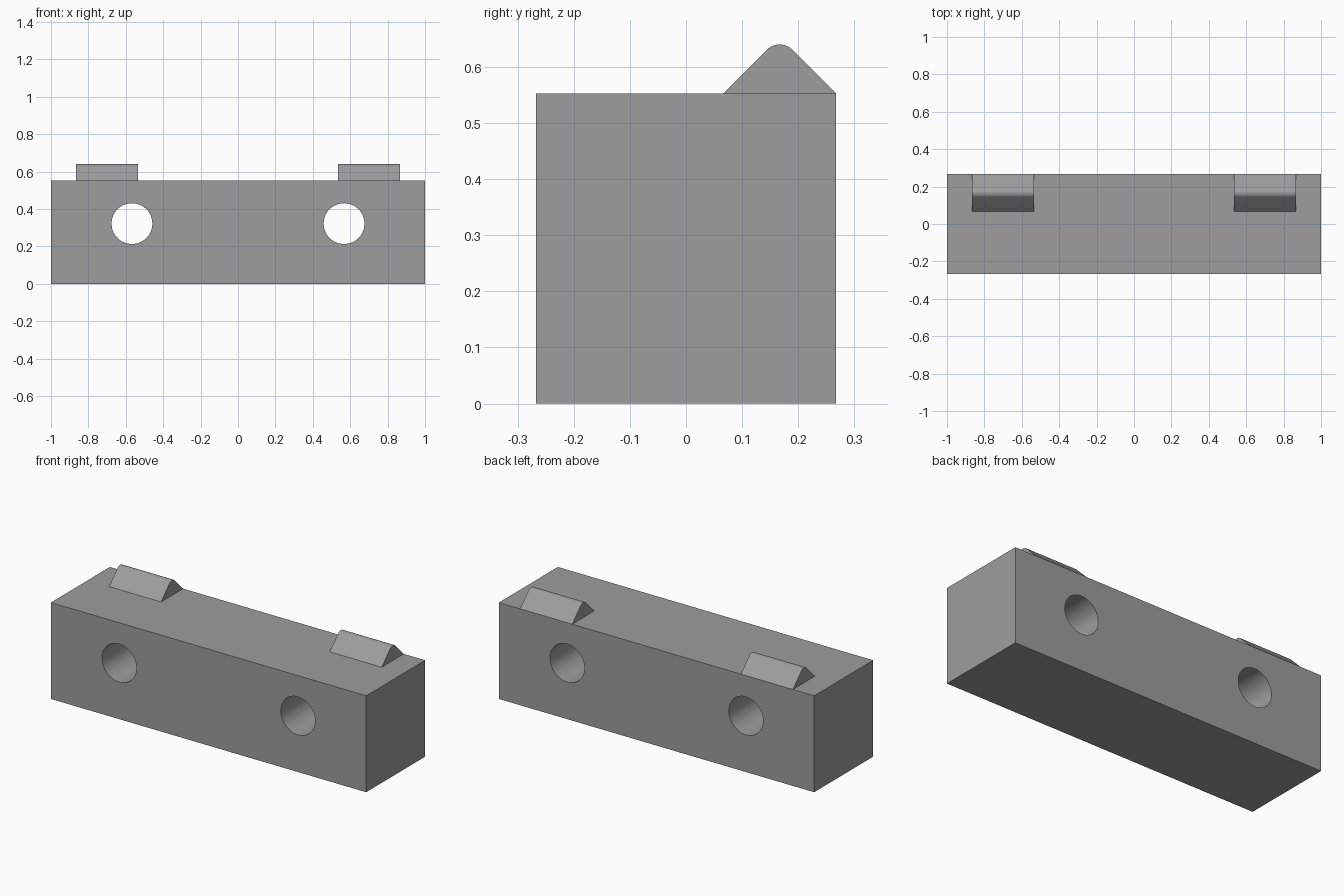
import bpy, bmesh, math

if "Cube" in bpy.data.objects:
    bpy.data.objects.remove(bpy.data.objects["Cube"])

W, D, H = 2.0, 0.534, 0.553          # block size
HOLE_X, HOLE_Z, HOLE_R = 0.567, 0.322, 0.109
RIDGE_X0, RIDGE_X1 = 0.535, 0.865
RIDGE_Y, RIDGE_HALF, RIDGE_TOP, TIP_R = 0.167, 0.1, 0.64, 0.032

grey = bpy.data.materials.new("grey")
grey.diffuse_color = (0.34, 0.34, 0.34, 1)
grey.use_nodes = True
grey.node_tree.nodes["Principled BSDF"].inputs["Base Color"].default_value = grey.diffuse_color


def finish(obj):
    obj.data.materials.clear()
    obj.data.materials.append(grey)
    bpy.ops.object.select_all(action='DESELECT')
    obj.select_set(True)
    bpy.context.view_layer.objects.active = obj
    bpy.ops.object.shade_smooth_by_angle(angle=math.radians(30))


# Main block
bpy.ops.mesh.primitive_cube_add(size=1, location=(0, 0, H / 2))
block = bpy.context.object
block.name = "block"
block.scale = (W, D, H)
bpy.ops.object.transform_apply(location=True, rotation=True, scale=True)

# Two round holes drilled through from front to back
for side in (-1, 1):
    bpy.ops.mesh.primitive_cylinder_add(
        vertices=64, radius=HOLE_R, depth=D * 2,
        location=(side * HOLE_X, 0, HOLE_Z), rotation=(math.pi / 2, 0, 0))
    drill = bpy.context.object
    drill.name = "hole_cutter"
    drill.hide_render = True
    bpy.context.view_layer.objects.active = block
    cut = block.modifiers.new("hole", 'BOOLEAN')
    cut.operation, cut.solver, cut.object = 'DIFFERENCE', 'EXACT', drill
    bpy.ops.object.modifier_apply(modifier=cut.name)
    bpy.data.objects.remove(drill, do_unlink=True)
finish(block)

# Ridge profile: 45 degree slopes meeting in a rounded tip
profile = [(RIDGE_Y - RIDGE_HALF, H), (RIDGE_Y + RIDGE_HALF, H)]
for i in range(13):
    a = math.radians(45 + 90 * i / 12)
    profile.append((RIDGE_Y + TIP_R * math.cos(a),
                    RIDGE_TOP - TIP_R + TIP_R * math.sin(a)))

# Locating ridges on top, one at each end
for name, x0 in (("left_ridge", -RIDGE_X1), ("right_ridge", RIDGE_X0)):
    bm = bmesh.new()
    face = bm.faces.new([bm.verts.new((x0, y, z)) for y, z in profile])
    ext = bmesh.ops.extrude_face_region(bm, geom=[face])
    moved = [v for v in ext["geom"] if isinstance(v, bmesh.types.BMVert)]
    bmesh.ops.translate(bm, verts=moved, vec=(RIDGE_X1 - RIDGE_X0, 0, 0))
    bmesh.ops.recalc_face_normals(bm, faces=bm.faces)
    mesh = bpy.data.meshes.new(name)
    bm.to_mesh(mesh)
    bm.free()
    ridge = bpy.data.objects.new(name, mesh)
    bpy.context.collection.objects.link(ridge)
    finish(ridge)
